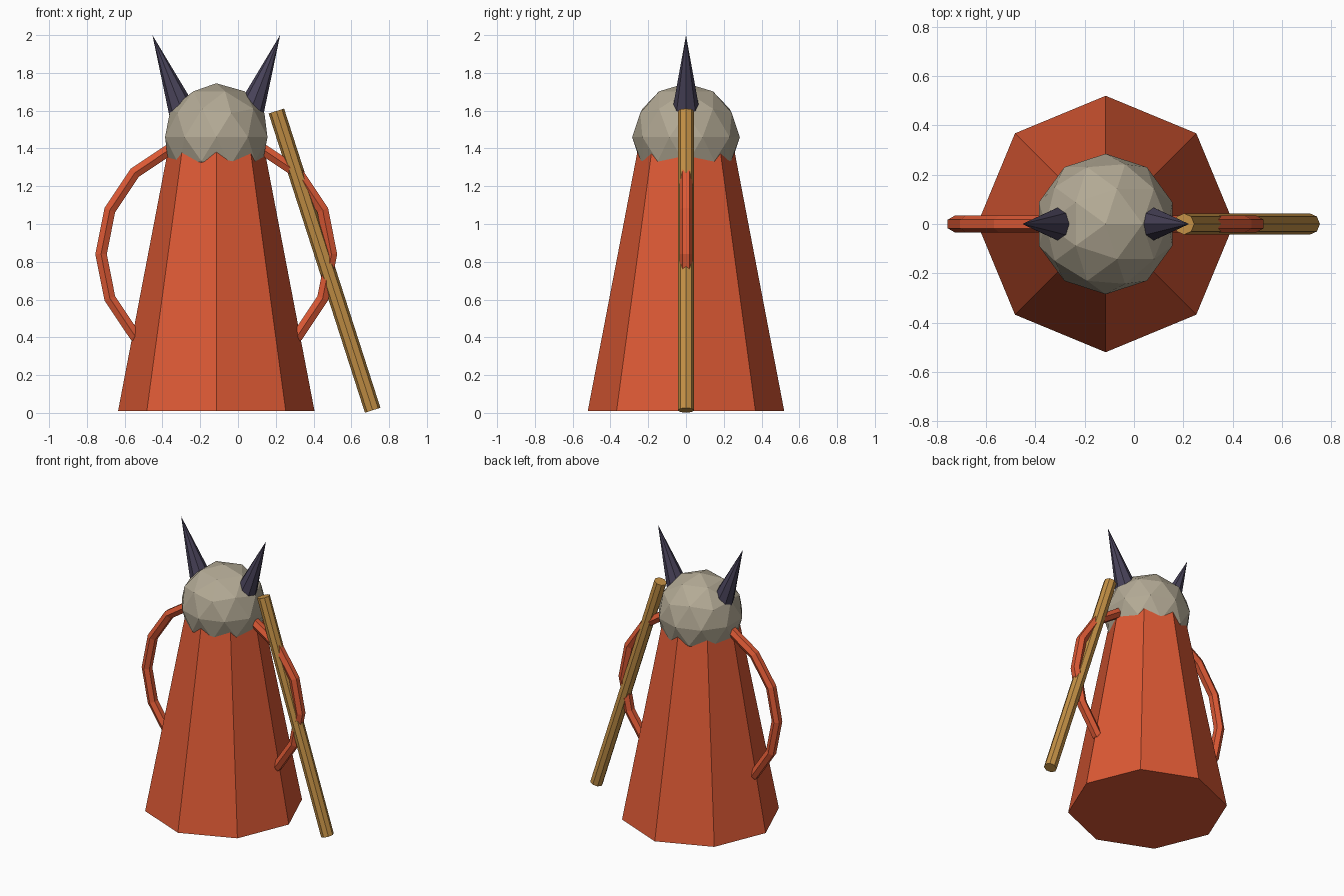
import bpy, bmesh, math
from mathutils import Vector, Matrix

if "Cube" in bpy.data.objects:
    bpy.data.objects.remove(bpy.data.objects["Cube"])

CX = -0.115  # centre line of the figure


def material(name, rgb):
    m = bpy.data.materials.new(name)
    m.diffuse_color = (*rgb, 1)
    m.use_nodes = True
    m.node_tree.nodes["Principled BSDF"].inputs["Base Color"].default_value = m.diffuse_color
    return m


def finish(name, bm, mat):
    bmesh.ops.recalc_face_normals(bm, faces=bm.faces)
    mesh = bpy.data.meshes.new(name)
    bm.to_mesh(mesh)
    bm.free()
    mesh.materials.append(mat)
    ob = bpy.data.objects.new(name, mesh)
    bpy.context.collection.objects.link(ob)
    return ob


def tapered(name, start, end, r1, r2, mat, sides=8):
    """Capped cone or cylinder running from start to end."""
    start, end = Vector(start), Vector(end)
    axis = end - start
    tilt = Matrix.Rotation(math.atan2(axis.x, axis.z), 4, 'Y')
    bm = bmesh.new()
    bmesh.ops.create_cone(bm, cap_ends=True, segments=sides, radius1=r1, radius2=r2,
                          depth=axis.length,
                          matrix=Matrix.Translation((start + end) / 2) @ tilt)
    bmesh.ops.remove_doubles(bm, verts=bm.verts, dist=1e-5)
    return finish(name, bm, mat)


robe_mat = material("robe_orange", (0.72, 0.10, 0.035))
head_mat = material("head_stone", (0.45, 0.40, 0.30))
horn_mat = material("horn_dark", (0.065, 0.055, 0.10))
wood_mat = material("wood", (0.55, 0.28, 0.06))

# Robe: eight-sided tapering body
tapered("robe", (CX, 0, 0.01), (CX, 0, 1.40), 0.52, 0.254, robe_mat)

# Head: faceted ball
bm = bmesh.new()
bmesh.ops.create_icosphere(bm, subdivisions=2, radius=0.285,
                           matrix=Matrix.Translation((CX, 0, 1.46)))
finish("head", bm, head_mat)

# Horns, one per side
for side, label in ((-1, "left"), (1, "right")):
    tapered(label + "_horn", (CX + side * 0.182, 0, 1.602), (CX + side * 0.338, 0, 2.0),
            0.072, 0.0, horn_mat)

# Arms: a six-sided tube swept round a ring, its middle hidden in the robe
bm = bmesh.new()
ring = [bm.verts.new((CX + 0.61 + 0.035 * math.sin(a), 0.035 * math.cos(a), 0.84))
        for a in (math.tau * i / 6 for i in range(6))]
edges = [bm.edges.new((ring[i], ring[(i + 1) % 6])) for i in range(6)]
bmesh.ops.spin(bm, geom=ring + edges, cent=(CX, 0, 0.84), axis=(0, 1, 0),
               angle=math.tau, steps=16, use_merge=True)
bmesh.ops.remove_doubles(bm, verts=bm.verts, dist=1e-4)
finish("arms", bm, robe_mat)

# Leaning staff
tapered("staff", (0.713, 0, 0.014), (0.203, 0, 1.598), 0.043, 0.043, wood_mat)
